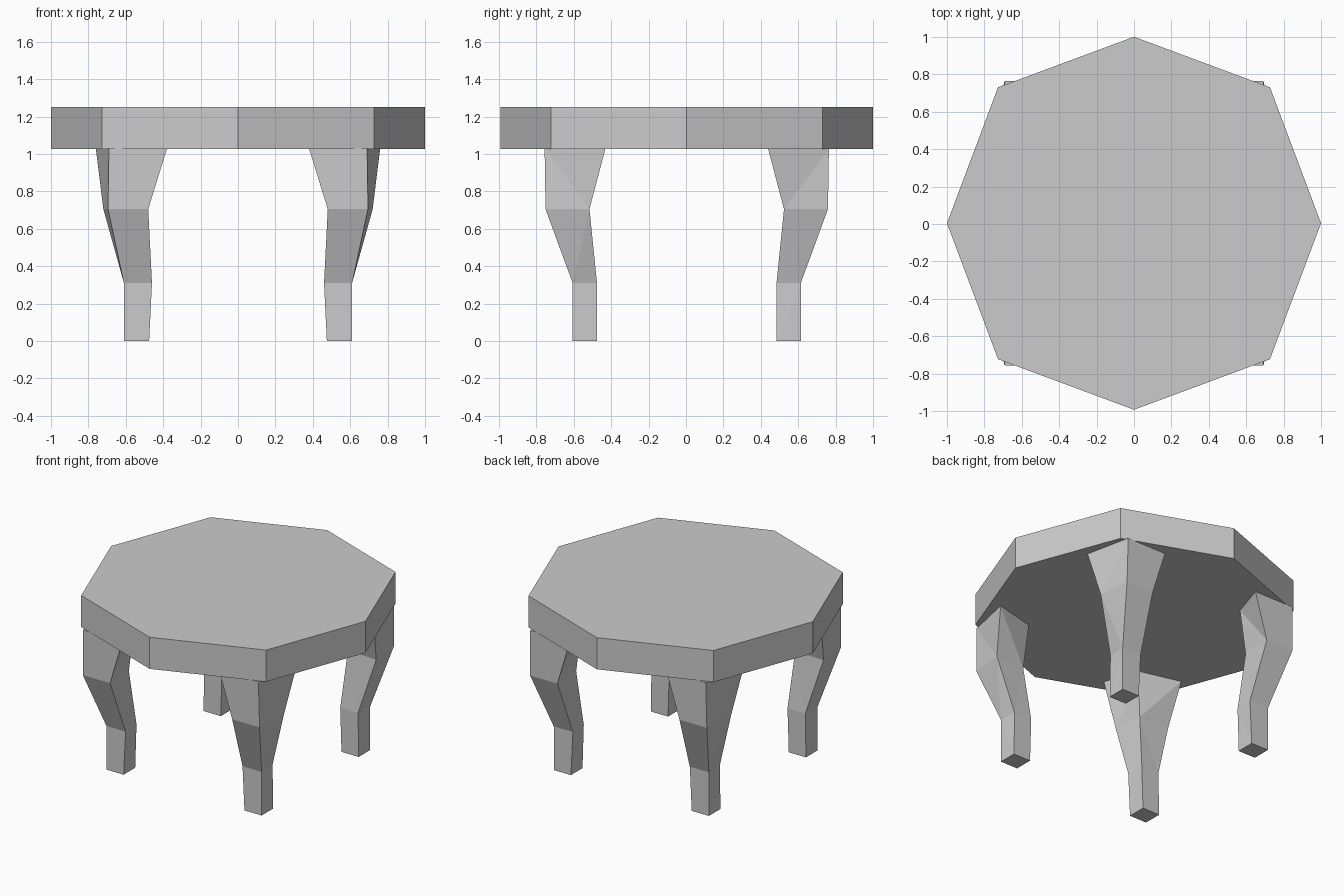
import bpy, bmesh

if "Cube" in bpy.data.objects:
    bpy.data.objects.remove(bpy.data.objects["Cube"])

Y_SHIFT = 0.004


def add_object(name, bm):
    bmesh.ops.recalc_face_normals(bm, faces=bm.faces)
    mesh = bpy.data.meshes.new(name)
    bm.to_mesh(mesh)
    bm.free()
    obj = bpy.data.objects.new(name, mesh)
    obj.location.y = Y_SHIFT
    bpy.context.collection.objects.link(obj)
    return obj


# Octagonal table top: outline extruded upward
C = 0.727
outline = [(1, 0), (C, C), (0, 0.997), (-C, C), (-1, 0), (-C, -C), (0, -0.997), (C, -C)]
bm = bmesh.new()
face = bm.faces.new([bm.verts.new((x, y, 1.027)) for x, y in outline])
ext = bmesh.ops.extrude_face_region(bm, geom=[face])
top = [v for v in ext["geom"] if isinstance(v, bmesh.types.BMVert)]
bmesh.ops.translate(bm, verts=top, vec=(0, 0, 0.225))
add_object("table_top", bm)

# Curved leg: four-sided sections (back, outer, side, inner), from top to foot
sections = [
    (1.028, [(0.38, 0.76), (0.69, 0.76), (0.76, 0.435), (0.46, 0.51)]),
    (0.705, [(0.48, 0.755), (0.695, 0.755), (0.72, 0.52), (0.49, 0.53)]),
    (0.31, [(0.46, 0.61), (0.61, 0.61), (0.605, 0.48), (0.465, 0.48)]),
    (0.0, [(0.475, 0.61), (0.61, 0.61), (0.61, 0.48), (0.475, 0.48)]),
]
bm = bmesh.new()
rings = [[bm.verts.new((x, y, z)) for x, y in pts] for z, pts in sections]
for level, (a, b) in enumerate(zip(rings, rings[1:])):
    for i in range(4):
        j = (i + 1) % 4
        # Alternate the fold direction from the top band to the lower bands
        if (level == 1) == (i in (1, 2)):
            bm.faces.new((a[i], a[j], b[j]) if i not in (1, 2) else (a[i], a[j], b[i]))
            bm.faces.new((a[i], b[j], b[i]) if i not in (1, 2) else (a[j], b[j], b[i]))
        else:
            bm.faces.new((a[i], a[j], b[j]))
            bm.faces.new((a[i], b[j], b[i]))
bm.faces.new(rings[0])
bm.faces.new(rings[-1])
legs = add_object("legs", bm)

# Mirror the leg to all four corners
mirror = legs.modifiers.new("four_corners", "MIRROR")
mirror.use_axis = (True, True, False)
mirror.use_mirror_merge = False
